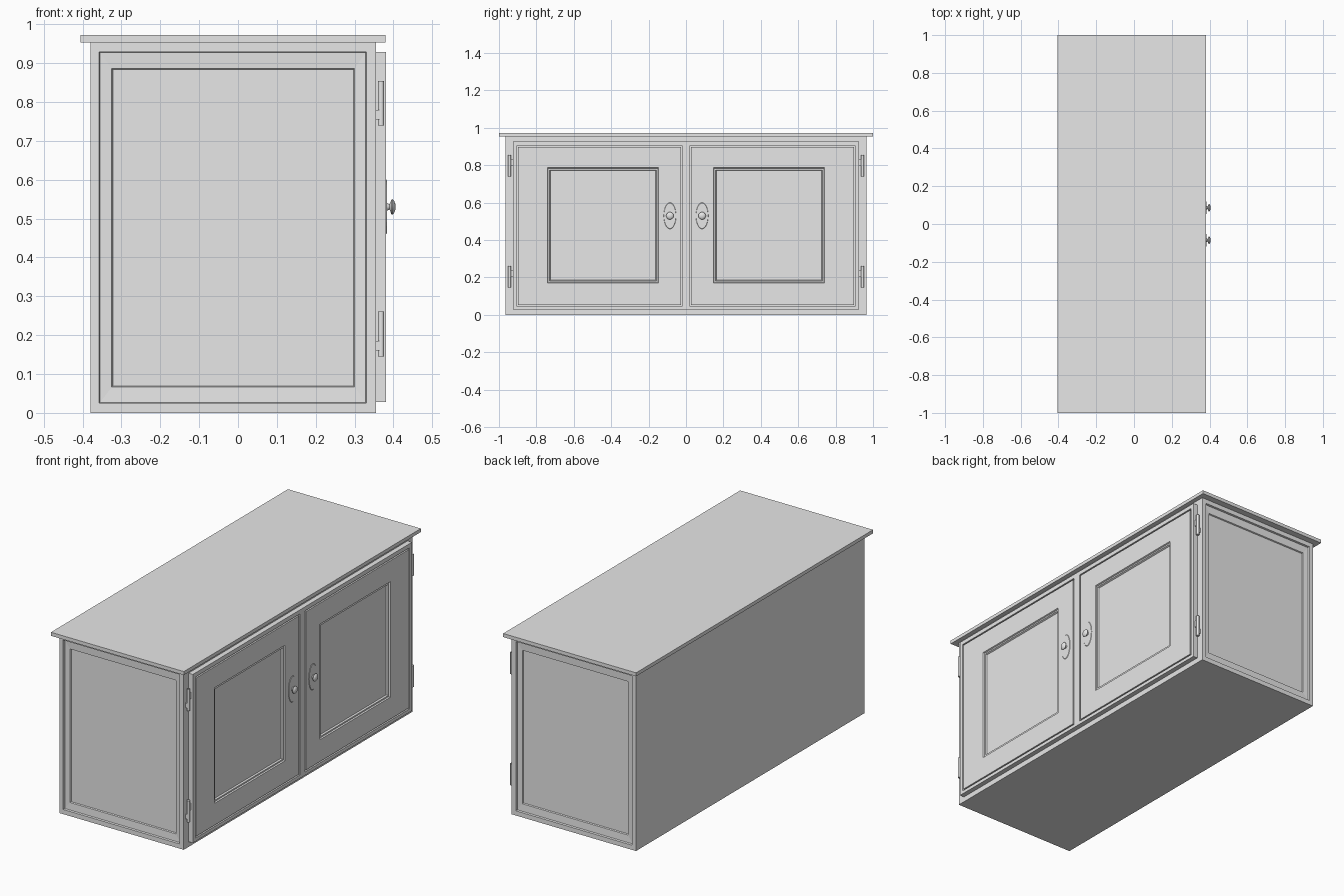
import bpy, bmesh, math
from mathutils import Vector, Matrix

if "Cube" in bpy.data.objects:
    bpy.data.objects.remove(bpy.data.objects["Cube"])

grey = bpy.data.materials.new("plain_grey")
grey.diffuse_color = (0.8, 0.8, 0.8, 1)
grey.use_nodes = True
grey.node_tree.nodes["Principled BSDF"].inputs["Base Color"].default_value = grey.diffuse_color


def finish(name, bm, smooth=False):
    bmesh.ops.recalc_face_normals(bm, faces=bm.faces[:])
    me = bpy.data.meshes.new(name)
    bm.to_mesh(me)
    bm.free()
    me.materials.append(grey)
    ob = bpy.data.objects.new(name, me)
    bpy.context.collection.objects.link(ob)
    if smooth:
        bpy.ops.object.select_all(action='DESELECT')
        ob.select_set(True)
        bpy.context.view_layer.objects.active = ob
        bpy.ops.object.shade_smooth_by_angle(angle=math.radians(40))
    return ob


def add_box(bm, lo, hi):
    lo, hi = Vector(lo), Vector(hi)
    m = Matrix.Translation((lo + hi) / 2) @ Matrix.Diagonal((*(hi - lo), 1))
    bmesh.ops.create_cube(bm, size=1, matrix=m)


def face_towards(bm, direction):
    bm.normal_update()
    return max(bm.faces, key=lambda f: f.normal.dot(Vector(direction)))


def step(bm, face, lo, hi):
    """Inset a face and fit the new inner rectangle to the given corners."""
    bmesh.ops.inset_individual(bm, faces=[face], thickness=0.002)
    c = face.calc_center_median()
    for v in face.verts:
        for i in range(3):
            v.co[i] = hi[i] if v.co[i] > c[i] else lo[i]


# Carcass with a stepped recessed panel on each end
bm = bmesh.new()
add_box(bm, (-0.38, -0.965, 0), (0.355, 0.965, 0.953))
for s in (-1, 1):
    f = face_towards(bm, (0, s, 0))
    for x0, x1, z0, z1, d in ((-0.357, 0.330, 0.025, 0.929, 0),
                              (-0.355, 0.328, 0.027, 0.927, 0.010),
                              (-0.325, 0.300, 0.066, 0.886, 0.012),
                              (-0.322, 0.297, 0.069, 0.883, 0.018)):
        y = s * (0.965 - d)
        step(bm, f, (x0, y, z0), (x1, y, z1))
finish("carcass", bm)

# Overhanging top board
bm = bmesh.new()
add_box(bm, (-0.405, -1, 0.953), (0.38, 1, 0.972))
finish("top_board", bm)

# Face frame: thin backing, rails and stiles
bm = bmesh.new()
add_box(bm, (0.35, -0.92, 0.035), (0.368, 0.92, 0.92))
for z0, z1 in ((0.028, 0.046), (0.906, 0.928)):
    add_box(bm, (0.35, -0.925, z0), (0.381, 0.925, z1))
for y0, y1 in ((-0.925, -0.904), (-0.021, 0.021), (0.904, 0.925)):
    add_box(bm, (0.35, y0, 0.046), (0.381, y1, 0.906))
finish("face_frame", bm)

for s, side in ((-1, "left"), (1, "right")):
    # Door with a moulded recessed panel
    bm = bmesh.new()
    ys = sorted((s * 0.028, s * 0.897))
    add_box(bm, (0.36, ys[0], 0.053), (0.381, ys[1], 0.899))
    f = face_towards(bm, (1, 0, 0))
    for a, b, z0, z1, x in ((0.147, 0.741, 0.170, 0.787, 0.381),
                            (0.150, 0.738, 0.173, 0.784, 0.374),
                            (0.159, 0.729, 0.182, 0.775, 0.376),
                            (0.163, 0.725, 0.186, 0.771, 0.368)):
        y0, y1 = sorted((s * a, s * b))
        step(bm, f, (x, y0, z0), (x, y1, z1))
    finish(side + "_door", bm)

    # Oval knob plate
    place = Matrix.Translation((0.3815, s * 0.086, 0.53))
    turn = Matrix.Rotation(math.pi / 2, 4, 'Y')
    bm = bmesh.new()
    bmesh.ops.create_cone(bm, cap_ends=True, segments=32, radius1=1, radius2=0.94, depth=0.003,
                          matrix=place @ Matrix.Diagonal((1, 0.034, 0.072, 1)) @ turn)
    finish(side + "_knob_plate", bm)

    # Turned knob, lathed from a profile of (radius, distance from door)
    bm = bmesh.new()
    profile = ((0.011, 0), (0.009, 0.004), (0.007, 0.008), (0.012, 0.011), (0.019, 0.013),
               (0.020, 0.016), (0.016, 0.020), (0.009, 0.023), (0, 0.024))
    vs = [bm.verts.new((x, r, 0)) for r, x in profile]
    es = [bm.edges.new(p) for p in zip(vs, vs[1:])]
    bmesh.ops.spin(bm, geom=vs + es, cent=(0, 0, 0), axis=(1, 0, 0), angle=math.tau, steps=24)
    bmesh.ops.remove_doubles(bm, verts=bm.verts[:], dist=0.0001)
    bmesh.ops.transform(bm, matrix=place, verts=bm.verts[:])
    finish(side + "_knob", bm, True)

    # Hinges: upright barrel with a leaf on each side
    for zc, level in ((0.203, "lower"), (0.797, "upper")):
        bm = bmesh.new()
        bmesh.ops.create_cone(bm, cap_ends=True, segments=16, radius1=0.008, radius2=0.008, depth=0.115,
                              matrix=Matrix.Translation((0.368, s * 0.944, zc)))
        y0, y1 = sorted((s * 0.922, s * 0.944))
        add_box(bm, (0.366, y0, zc), (0.371, y1, zc + 0.035))
        y0, y1 = sorted((s * 0.940, s * 0.952))
        add_box(bm, (0.354, y0, zc - 0.042), (0.364, y1, zc - 0.018))
        finish(side + "_" + level + "_hinge", bm, True)
